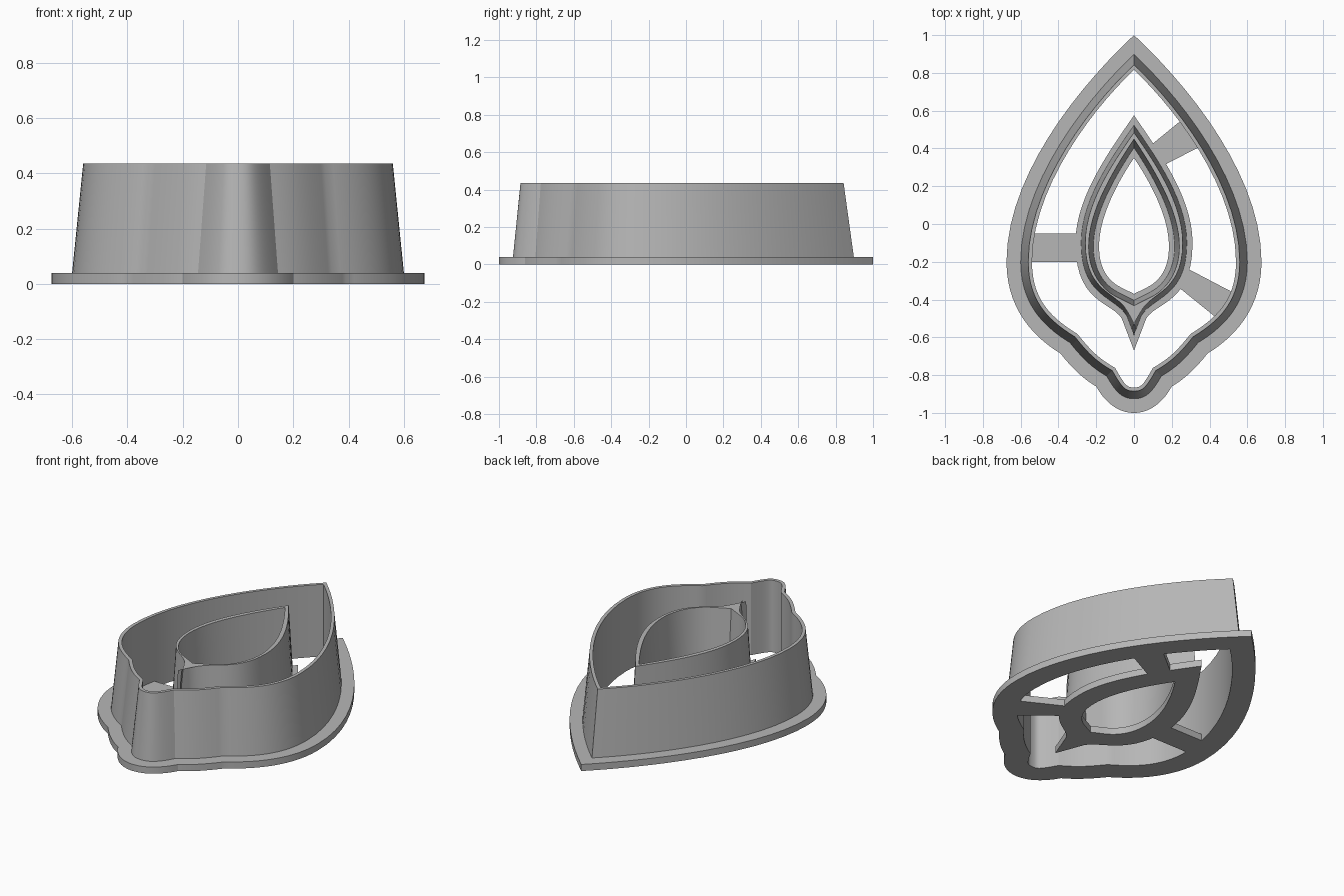
import bpy, bmesh, math
from mathutils import Vector

cube = bpy.data.objects.get("Cube")
if cube:
    bpy.data.objects.remove(cube, do_unlink=True)

BASE, TOP, STEPS = 0.04, 0.435, 14

grey = bpy.data.materials.new("plain grey")
grey.use_nodes = True
grey.diffuse_color = (0.47, 0.47, 0.47, 1)
grey.node_tree.nodes["Principled BSDF"].inputs["Base Color"].default_value = grey.diffuse_color


def left_normal(a, b):
    d = (b - a).normalized()
    return Vector((-d.y, d.x))


def offset(points, dist):
    """Mitred offset of a right-half control polygon; ends stay on the mirror axis."""
    normals = [left_normal(a, b) for a, b in zip(points, points[1:])]
    first, last = normals[0], normals[-1]
    normals = [Vector((-first.x, first.y))] + normals + [Vector((-last.x, last.y))]
    return [p + dist * (n + m) / (1 + n.dot(m))
            for p, n, m in zip(points, normals, normals[1:])]


def outline(control, dist):
    """Closed mirrored outline from chained cubic curves."""
    pts = offset([Vector(p) for p in control], dist)
    half = []
    for i in range(0, len(pts) - 1, 3):
        a, b, c, d = pts[i:i + 4]
        for k in range(STEPS):
            t = k / STEPS
            u = 1 - t
            half.append(u**3 * a + 3*u*u*t * b + 3*u*t*t * c + t**3 * d)
    half.append(pts[-1])
    return half + [Vector((-p.x, p.y)) for p in reversed(half[1:-1])]


def finish(name, bm):
    bmesh.ops.recalc_face_normals(bm, faces=bm.faces)
    mesh = bpy.data.meshes.new(name)
    bm.to_mesh(mesh)
    bm.free()
    mesh.materials.append(grey)
    obj = bpy.data.objects.new(name, mesh)
    bpy.context.collection.objects.link(obj)
    return obj


def ring(name, section):
    """Loft a closed cross-section of (control, offset, height) around the outline."""
    bm = bmesh.new()
    loops = [[bm.verts.new((p.x, p.y, z)) for p in outline(control, d)]
             for control, d, z in section]
    for lo, hi in zip(loops, loops[1:] + loops[:1]):
        for i in range(len(lo)):
            j = (i + 1) % len(lo)
            bm.faces.new((lo[i], lo[j], hi[j], hi[i]))
    obj = finish(name, bm)
    bpy.ops.object.select_all(action="DESELECT")
    obj.select_set(True)
    bpy.context.view_layer.objects.active = obj
    bpy.ops.object.shade_smooth_by_angle(angle=math.radians(25))


def bridge(name, corners):
    bm = bmesh.new()
    face = bm.faces.new([bm.verts.new((x, y, 0)) for x, y in corners])
    made = bmesh.ops.extrude_face_region(bm, geom=[face])["geom"]
    bmesh.ops.translate(bm, vec=(0, 0, BASE),
                        verts=[g for g in made if isinstance(g, bmesh.types.BMVert)])
    finish(name, bm)


# Right-half control polygons, running from the back tip to the front
petal = [(0, 1), (.3, .72), (.675, .25), (.675, -.2),
         (.675, -.45), (.53, -.6), (.39, -.685),
         (.33, -.76), (.27, -.82), (.2, -.86),
         (.15, -.95), (.08, -1), (0, -1)]
leaf = [(0, .575), (.15, .36), (.31, .13), (.31, -.1),
        (.31, -.42), (.12, -.41), (.065, -.5),
        (.043, -.557), (.022, -.613), (0, -.67)]
hole = [(0, .35), (.1, .2), (.185, .03), (.185, -.12),
        (.185, -.23), (.14, -.3), (.07, -.335),
        (.047, -.347), (.023, -.358), (0, -.37)]

# Outer cutter: flange with a wall tapering on its outside
ring("outer_cutter", [(petal, 0, 0), (petal, 0, BASE), (petal, -.075, BASE),
                      (petal, -.115, TOP), (petal, -.135, TOP), (petal, -.135, 0)])

# Inner cutter: flange on both sides of a wall tapering on both faces
ring("inner_cutter", [(leaf, 0, 0), (leaf, 0, BASE), (leaf, -.03, BASE),
                      (leaf, -.052, TOP), (hole, .055, TOP), (hole, .03, BASE),
                      (hole, 0, BASE), (hole, 0, 0)])

# Flat bridges joining the two flanges
bridge("side_bridge", [(-.56, -.05), (-.29, -.05), (-.29, -.2), (-.56, -.2)])
bridge("back_bridge", [(.09, .418), (.26, .557), (.35, .41), (.16, .312)])
bridge("front_bridge", [(.285, -.237), (.535, -.368), (.455, -.512), (.24, -.338)])
